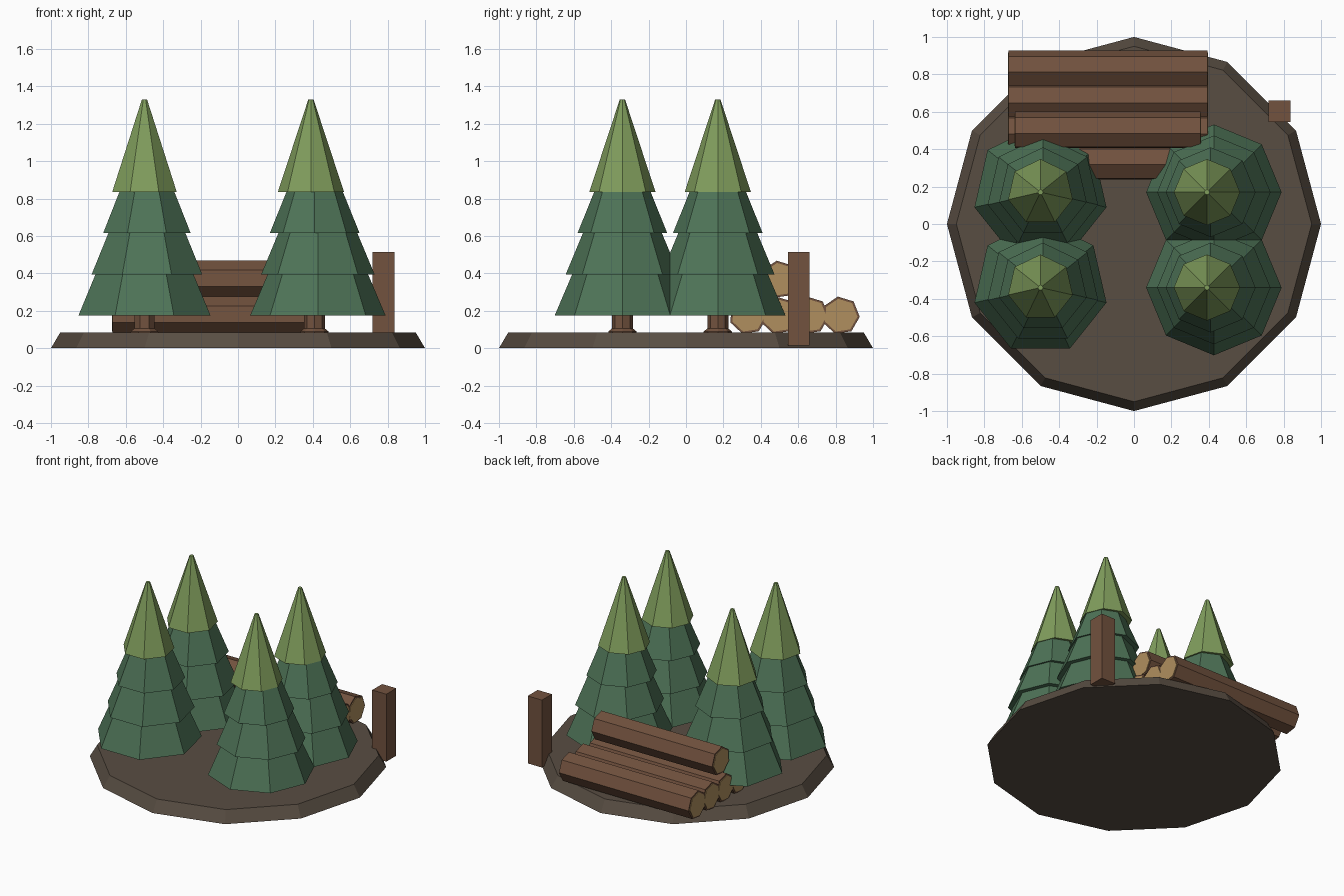
import bpy, bmesh
from math import sin, cos, radians, pi

cube = bpy.data.objects.get("Cube")
if cube:
    bpy.data.objects.remove(cube, do_unlink=True)


def material(name, rgb):
    """Flat material from 0-255 display values, stored as linear."""
    lin = [((c / 255 + 0.055) / 1.055) ** 2.4 for c in rgb] + [1]
    mat = bpy.data.materials.new(name)
    mat.use_nodes = True
    mat.diffuse_color = lin
    mat.node_tree.nodes["Principled BSDF"].inputs["Base Color"].default_value = lin
    return mat


EARTH = material("earth", (88, 77, 66))
BARK = material("bark", (114, 82, 62))
CUT_WOOD = material("cut wood", (176, 143, 94))
DARK_GREEN = material("dark green", (78, 115, 87))
LIGHT_GREEN = material("light green", (128, 157, 92))


def loft(name, sides, start, rings, loc, mat, along_x=False):
    """Closed faceted solid through (radius, position) rings, along z or x."""
    bm = bmesh.new()
    loops = []
    for r, h in rings:
        loop = []
        for i in range(sides):
            t = radians(start) + 2 * pi * i / sides
            a, b = r * cos(t), r * sin(t)
            loop.append(bm.verts.new((h, a, b) if along_x else (a, b, h)))
        loops.append(loop)
    for low, high in zip(loops, loops[1:]):
        for i in range(sides):
            j = (i + 1) % sides
            bm.faces.new((low[i], low[j], high[j], high[i]))
    bm.faces.new(loops[0][::-1])
    bm.faces.new(loops[-1])
    mesh = bpy.data.meshes.new(name)
    bm.to_mesh(mesh)
    bm.free()
    mesh.materials.append(mat)
    obj = bpy.data.objects.new(name, mesh)
    obj.location = loc
    bpy.context.collection.objects.link(obj)
    return obj


# Ground disc with a bevelled rim
loft("ground", 12, 0, [(1, 0), (0.95, 0.085)], (0, 0, 0), EARTH)

# Fir trees: tiers are (lower radius, upper radius, bottom, top)
TIERS = [(0.362, 0.262, 0.175, 0.41), (0.303, 0.205, 0.395, 0.63),
         (0.24, 0.145, 0.615, 0.85), (0.177, 0.014, 0.835, 1.33)]


def tree(name, x, y, sides, start, shifts):
    loft(name + "_trunk", sides, start,
         [(0.085, 0.01), (0.075, 0.09), (0.056, 0.105), (0.056, 0.25)],
         (x + shifts[0] / 2, y, 0), BARK)
    for i, (r1, r2, z1, z2) in enumerate(TIERS):
        mat = LIGHT_GREEN if i == 3 else DARK_GREEN
        loft(f"{name}_tier_{i + 1}", sides, start, [(r1, z1), (r2, z2)],
             (x + shifts[i], y, 0), mat)


for row, y in (("front", -0.34), ("back", 0.17)):
    tree(row + "_right_tree", -0.5, y, 7, 90, (0, 0.013, 0.013, 0))
    tree(row + "_left_tree", 0.39, y, 8, 0, (0.037, 0.037, 0.02, 0))


# Stacked logs: bark with slightly proud cut ends
def log(name, y, z, x1, x2):
    loft(name, 7, 150, [(0.102, x1), (0.102, x2)], (0, y, z), BARK, True)
    for side, x in (("right", x1), ("left", x2)):
        loft(f"{name}_{side}_end", 7, 150, [(0.09, x - 0.004), (0.09, x + 0.004)],
             (0, y, z), CUT_WOOD, True)


for i in range(4):
    log(f"bottom_log_{i + 1}", 0.332 + 0.165 * i, 0.175, -0.67, 0.392)
log("top_log", 0.5, 0.367, -0.635, 0.355)

# Square post at the rim
loft("post", 4, 45, [(0.082, 0.015), (0.082, 0.515)], (0.778, 0.602, 0), BARK)
